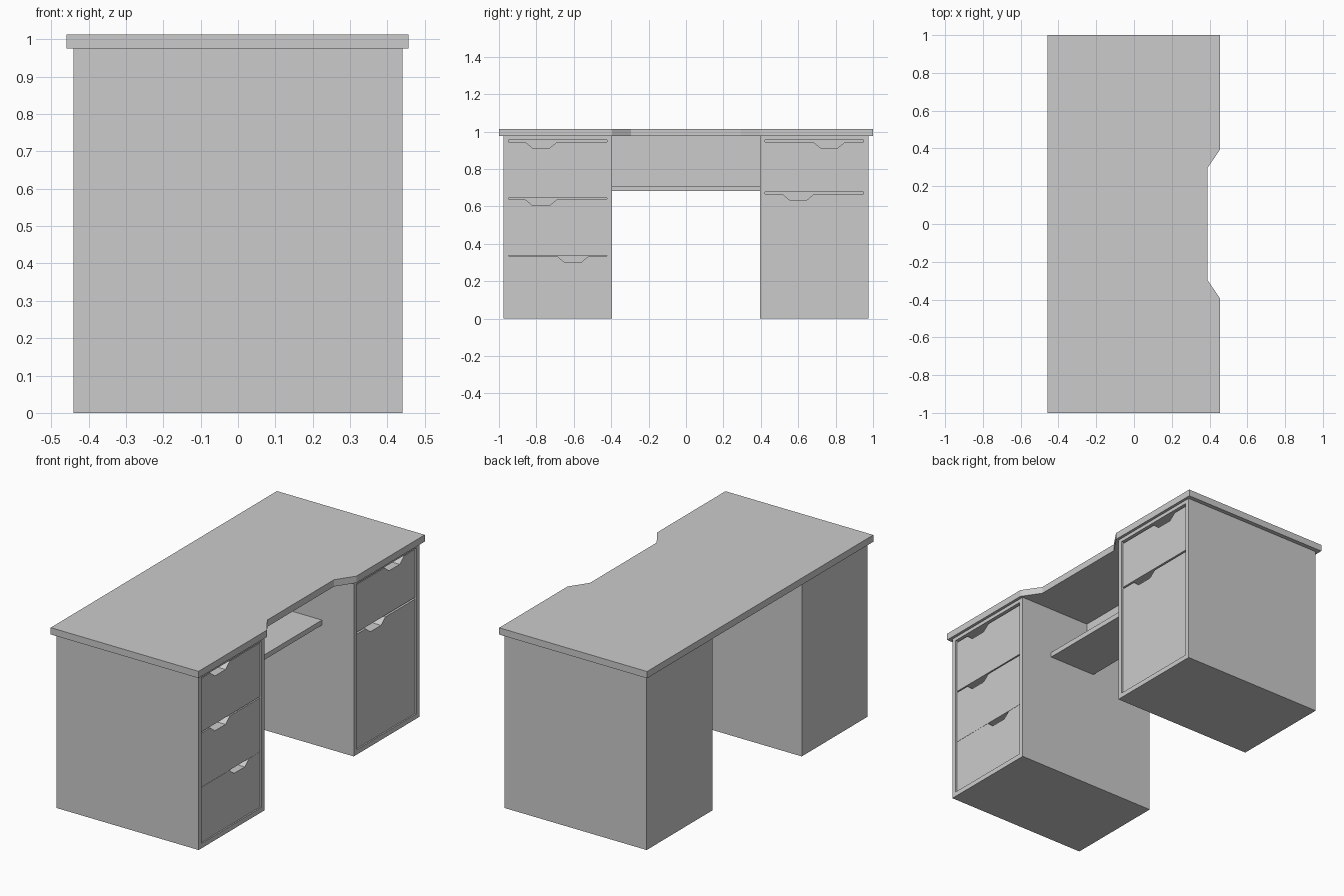
import bpy, bmesh

if "Cube" in bpy.data.objects:
    bpy.data.objects.remove(bpy.data.objects["Cube"])

def finish(bm, name):
    bmesh.ops.recalc_face_normals(bm, faces=bm.faces)
    mesh = bpy.data.meshes.new(name)
    bm.to_mesh(mesh)
    bm.free()
    ob = bpy.data.objects.new(name, mesh)
    bpy.context.collection.objects.link(ob)
    return ob

def box_mesh(x0, x1, y0, y1, z0, z1):
    bm = bmesh.new()
    bmesh.ops.create_cube(bm, size=1)
    for v in bm.verts:
        v.co = ((x0 + x1) / 2 + v.co.x * (x1 - x0),
                (y0 + y1) / 2 + v.co.y * (y1 - y0),
                (z0 + z1) / 2 + v.co.z * (z1 - z0))
    return bm

def prism(name, points, vec):
    bm = bmesh.new()
    face = bm.faces.new([bm.verts.new(p) for p in points])
    new = bmesh.ops.extrude_face_region(bm, geom=[face], use_keep_orig=True)["geom"]
    bmesh.ops.translate(bm, vec=vec, verts=[g for g in new if isinstance(g, bmesh.types.BMVert)])
    return finish(bm, name)

TOP_Z, FRONT_X, RIM = 0.975, 0.44, 0.027
INNER_Y, OUTER_Y = 0.395, 0.976

# Desk top with a shallow knee cut-out
outline = [(-0.459, -1), (0.456, -1), (0.456, -0.395), (0.388, -0.295),
           (0.388, 0.295), (0.456, 0.395), (0.456, 1), (-0.459, 1)]
prism("desk_top", [(x, y, TOP_Z) for x, y in outline], (0, 0, 0.038))

def pedestal(name, y0, y1):
    # Cabinet with a framed pocket for the drawers
    bm = box_mesh(-FRONT_X, FRONT_X, y0, y1, 0, TOP_Z)
    bm.normal_update()
    front = [f for f in bm.faces if f.normal.x > 0.9]
    bmesh.ops.inset_region(bm, faces=front, thickness=RIM, use_even_offset=True)
    bmesh.ops.inset_region(bm, faces=front, thickness=0, depth=-0.08)
    # Lift the upper rim edge to the top drawer gap
    for v in bm.verts:
        if 0.9 < v.co.z < TOP_Z - 0.01:
            v.co.z = 0.955
    finish(bm, name)

def drawer(name, y0, y1, z0, z1, grip):
    # Drawer front with a trapezoid finger notch in its top edge
    prof = [(y0, z0), (y1, z0), (y1, z1), (grip + 0.086, z1), (grip + 0.047, z1 - 0.032),
            (grip - 0.047, z1 - 0.032), (grip - 0.086, z1), (y0, z1)]
    prism(name, [(FRONT_X - 0.008, y, z) for y, z in prof], (-0.072, 0, 0))

# Each side: cabinet span, then drawers as bottom, top, grip centre
sides = {
    "left": (-OUTER_Y, -INNER_Y, [(0.645, 0.945, -0.775), (0.336, 0.638, -0.775), (RIM, 0.335, -0.605)]),
    "right": (INNER_Y, OUTER_Y, [(0.677, 0.945, 0.765), (RIM, 0.667, 0.6)]),
}
for side, (y0, y1, drawers) in sides.items():
    pedestal(side + "_pedestal", y0, y1)
    for i, (z0, z1, grip) in enumerate(drawers, 1):
        drawer(f"{side}_drawer_{i}", y0 + RIM, y1 - RIM, z0, z1, grip)

# Panel and shelf bridging the knee space
finish(box_mesh(-0.05, -0.005, -INNER_Y, INNER_Y, 0.71, TOP_Z), "modesty_panel")
finish(box_mesh(-0.05, 0.243, -INNER_Y, INNER_Y, 0.682, 0.71), "keyboard_shelf")
